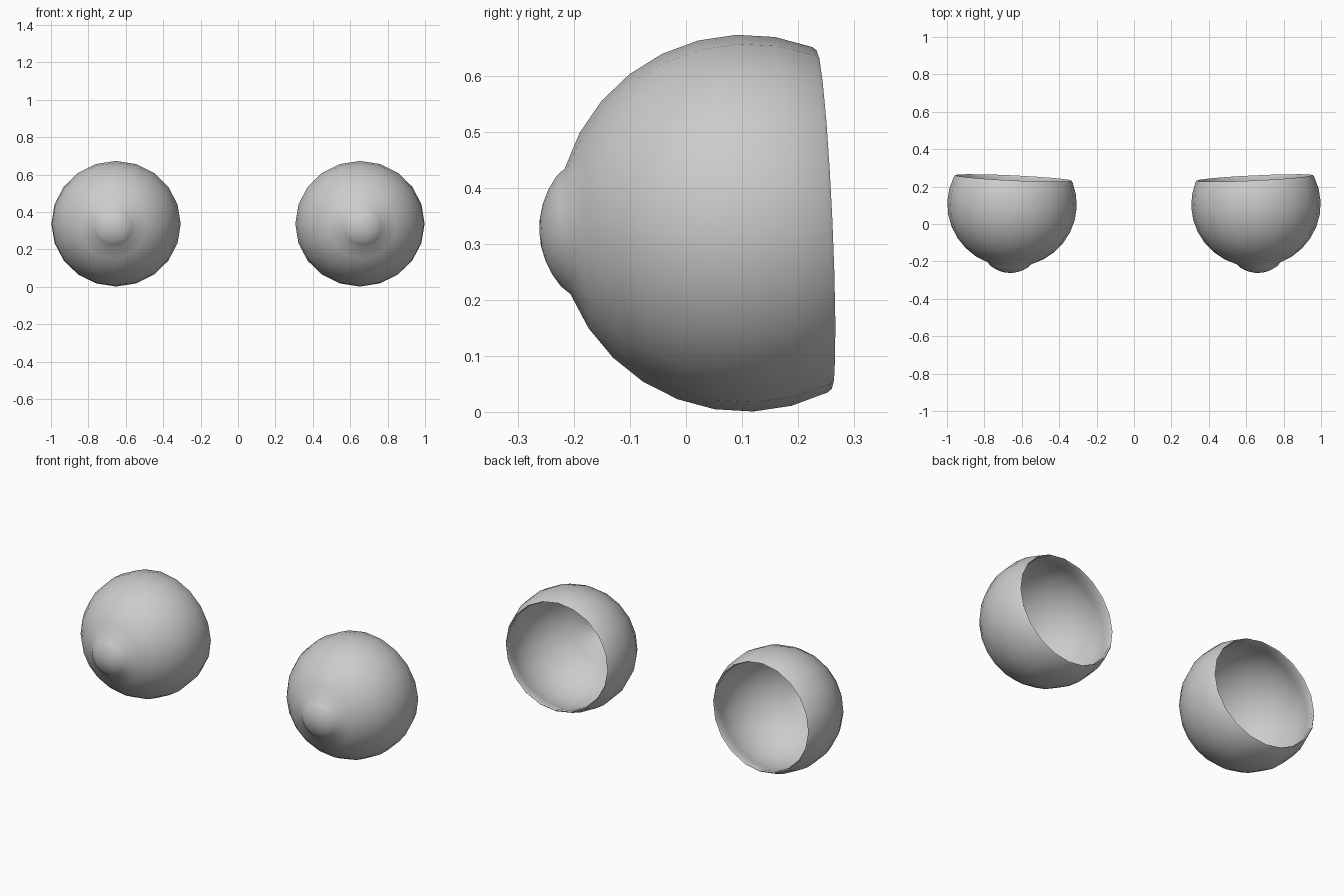
import bpy, bmesh
from math import sin, cos, radians, tau
from mathutils import Matrix, Vector

cube = bpy.data.objects.get("Cube")
if cube:
    bpy.data.objects.remove(cube)

SIDES = 20
RADIUS = 0.336
WALL = 0.012
BULGE_R, BULGE_BASE, BULGE_TIP = 0.117, 0.315, 0.367

grey = bpy.data.materials.new("neutral_grey")
grey.use_nodes = True
colour = (0.6, 0.6, 0.6, 1)
grey.diffuse_color = colour
grey.node_tree.nodes["Principled BSDF"].inputs["Base Color"].default_value = colour


def shell_profile(inset):
    """Half section as (radius, depth) from the back rim to the front tip."""
    points = []
    # globe, cut open behind its widest ring
    for step in range(-2, 7):
        angle = radians(11.75 * step)
        size = RADIUS - inset
        points.append((size * cos(angle), -size * sin(angle)))
    # shallow front bulge
    height = BULGE_TIP - BULGE_BASE
    arc = (BULGE_R ** 2 + height ** 2) / (2 * height)
    spread = 0.835
    for step in range(4, -1, -1):
        angle = spread * step / 5
        size = arc - inset
        points.append((size * sin(angle), -(BULGE_TIP - arc) - size * cos(angle)))
    return points


def lathe(name, profile, matrix):
    """Spin a profile, whose two ends lie on the axis, around local y."""
    bm = bmesh.new()
    rings = []
    for r, y in profile:
        if r < 1e-6:
            rings.append([bm.verts.new((0, y, 0))] * SIDES)
        else:
            rings.append([bm.verts.new((r * sin(tau * i / SIDES), y, r * cos(tau * i / SIDES)))
                          for i in range(SIDES)])
    for a, b in zip(rings, rings[1:]):
        for i in range(SIDES):
            j = (i + 1) % SIDES
            bm.faces.new(list(dict.fromkeys((a[i], a[j], b[j], b[i]))))
    bmesh.ops.recalc_face_normals(bm, faces=bm.faces)
    bm.transform(matrix)
    mesh = bpy.data.meshes.new(name)
    bm.to_mesh(mesh)
    bm.free()
    mesh.materials.append(grey)
    obj = bpy.data.objects.new(name, mesh)
    bpy.context.collection.objects.link(obj)
    return obj


# outer skin, rounded lip, then inner skin
lip = [(0.302, 0.1415)]
section = shell_profile(0)[::-1] + lip + shell_profile(WALL)

# the pair of eye shells, turned slightly outward and down
for name, side in (("left_eye_shell", 1), ("right_eye_shell", -1)):
    place = (Matrix.Translation(Vector((side * 0.652, 0.105, 0.337)))
             @ Matrix.Rotation(side * radians(2.7), 4, "Z")
             @ Matrix.Rotation(radians(2.6), 4, "X")
             @ Matrix.Diagonal((1.03, 1, 1, 1)))
    shell = lathe(name, section, place)
    bpy.ops.object.select_all(action="DESELECT")
    shell.select_set(True)
    bpy.context.view_layer.objects.active = shell
    bpy.ops.object.shade_smooth_by_angle(angle=radians(50))
